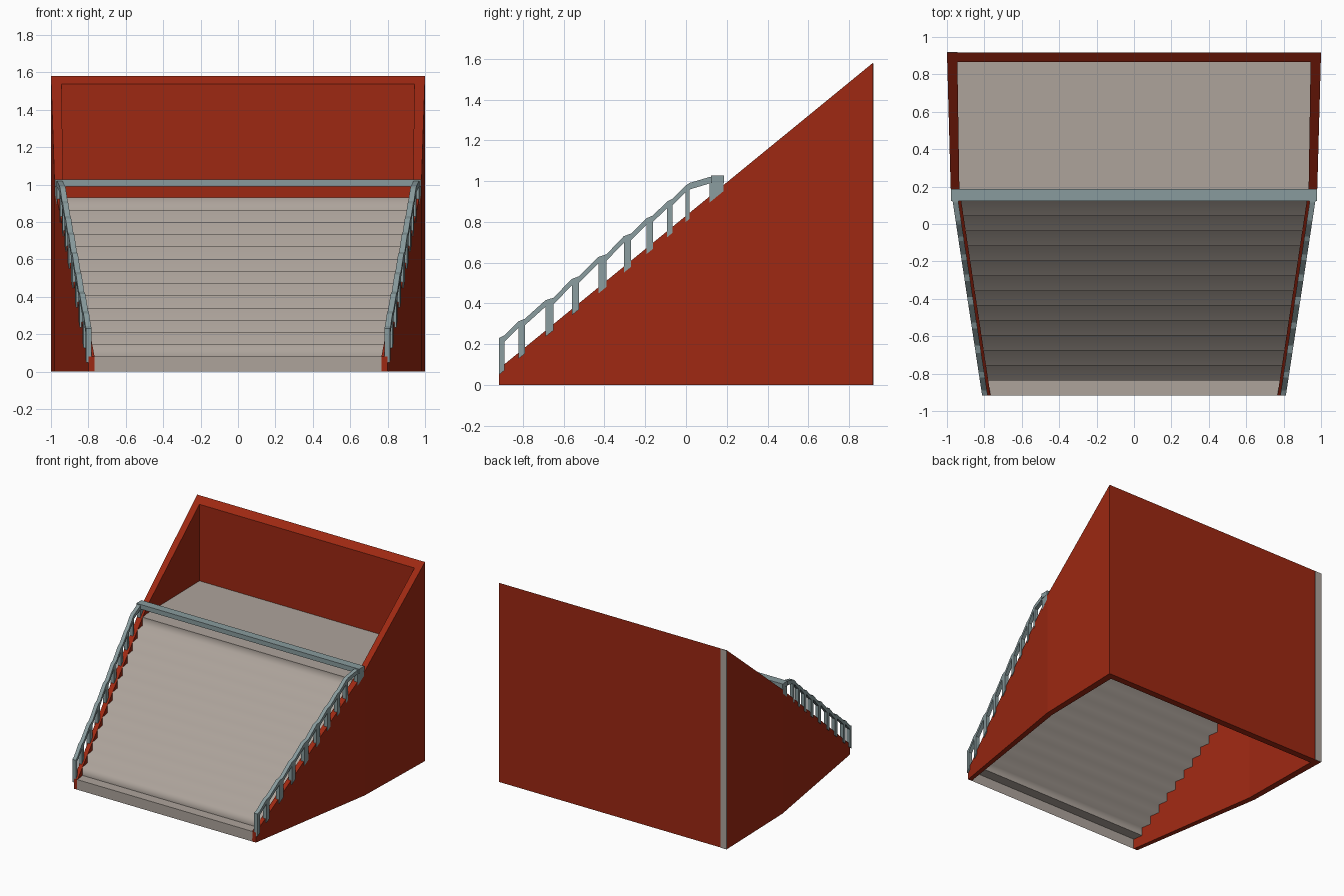
import bpy, bmesh

if "Cube" in bpy.data.objects:
    bpy.data.objects.remove(bpy.data.objects["Cube"])

def material(name, rgb):
    m = bpy.data.materials.new(name)
    m.diffuse_color = (*rgb, 1)
    m.use_nodes = True
    m.node_tree.nodes["Principled BSDF"].inputs["Base Color"].default_value = m.diffuse_color
    return m

RED = material("brick red", (0.34, 0.021, 0.006))
GREY = material("warm concrete grey", (0.42, 0.37, 0.33))
STEEL = material("blue grey steel", (0.25, 0.33, 0.34))

Y0, Y1, YK = -0.917, 0.917, 0.19      # front, back, kink in the side walls
STEPS, TOP_Y, TOP_Z = 13, 0.123, 0.93  # stair flight

def slope(y):
    return 0.08 + (y - Y0) * (1.58 - 0.08) / (Y1 - Y0)

def outer(y):
    """Half width of the stand at depth y."""
    if y < YK:
        return 0.80 + (y - Y0) / (YK - Y0) * 0.18
    return 0.98 + (y - YK) / (Y1 - YK) * 0.02

def inner(y):
    return outer(y) - (0.033 + 0.022 * (y - Y0) / (Y1 - Y0))

def finish(name, bm, mat, smooth=False):
    bmesh.ops.recalc_face_normals(bm, faces=bm.faces)
    me = bpy.data.meshes.new(name)
    bm.to_mesh(me)
    bm.free()
    me.materials.append(mat)
    for p in me.polygons:
        p.use_smooth = smooth
    ob = bpy.data.objects.new(name, me)
    bpy.context.collection.objects.link(ob)
    return ob

def loft(bm, rings):
    """Closed bar through a list of equal-sized rings."""
    vs = [[bm.verts.new(c) for c in r] for r in rings]
    n = len(vs[0])
    for a, b in zip(vs, vs[1:]):
        for i in range(n):
            bm.faces.new((a[i], a[(i + 1) % n], b[(i + 1) % n], b[i]))
    bm.faces.new(vs[0])
    bm.faces.new(vs[-1])

def sheet(name, profile, mat, smooth=False):
    """Open strip spanning the stand along a (y, z) profile."""
    bm = bmesh.new()
    rows = [[bm.verts.new((s * (inner(y) + 0.004), y, z)) for s in (-1, 1)]
            for y, z in profile]
    for a, b in zip(rows, rows[1:]):
        bm.faces.new((a[0], a[1], b[1], b[0]))
    ob = finish(name, bm, mat, smooth)
    if ob.data.polygons[0].normal.y - ob.data.polygons[0].normal.z > 0 and \
            ob.data.polygons[0].normal.y > -0.5:
        ob.data.flip_normals()
    return ob

def box(bm, x0, x1, y0, y1, z0, z1):
    loft(bm, [[(x, y0, z0), (x, y1, z0), (x, y1, z1), (x, y0, z1)] for x in (x0, x1)])

# sloping side walls
for s, side in ((-1, "left"), (1, "right")):
    bm = bmesh.new()
    loft(bm, [[(s * outer(y), y, 0), (s * inner(y), y, 0),
               (s * inner(y), y, slope(y)), (s * outer(y), y, slope(y))]
              for y in (Y0, YK, Y1)])
    finish(side + "_wall", bm, RED)

# back wall with a top that follows the slope
bm = bmesh.new()
yb = Y1 - 0.052
loft(bm, [[(x, yb, 0), (x, Y1, 0), (x, Y1, slope(Y1)), (x, yb, slope(yb))]
          for x in (-0.97, 0.97)])
finish("back_wall", bm, RED)

# grey corner strip on the back
bm = bmesh.new()
box(bm, -1.0, -0.945, Y1 - 0.001, Y1 + 0.003, 0, slope(Y1) - 0.002)
finish("back_corner_strip", bm, GREY)

# front riser, stair flight, upper deck
sheet("front_riser", [(Y0, 0), (Y0, 0.08)], GREY)
dy, dz = (TOP_Y - Y0) / STEPS, (TOP_Z - 0.08) / STEPS
sheet("first_tread", [(Y0, 0.08), (Y0 + dy, 0.08)], GREY)
stairs = []
for k in range(1, STEPS + 1):
    stairs += [(Y0 + k * dy, 0.08 + (k - 1) * dz), (Y0 + k * dy, 0.08 + k * dz)]
    if k < STEPS:
        continue
sheet("stair_flight", stairs, GREY, smooth=True)
sheet("upper_deck", [(TOP_Y, TOP_Z), (YK, TOP_Z), (yb + 0.005, TOP_Z)], GREY)

# handrails: (post start y, post width, rail top z)
POSTS = [(-0.917, 0.026, 0.230), (-0.822, 0.032, 0.312), (-0.69, 0.04, 0.415),
         (-0.56, 0.034, 0.520), (-0.43, 0.04, 0.628), (-0.305, 0.036, 0.730),
         (-0.193, 0.03, 0.818), (-0.092, 0.025, 0.900), (-0.002, 0.02, 0.978),
         (0.115, 0.068, 1.020)]
T = 0.03
def rail_x(y):
    return outer(y) + 0.012 * (YK - y) / (YK - Y0)

for s, side in ((-1, "left"), (1, "right")):
    bm = bmesh.new()
    path = []
    for y, w, z in POSTS:
        path += [(y, z), (y + w, z + (0.013 if y < 0 else 0.006))]
        # upright standing on the wall
        loft(bm, [[(s * rail_x(yy), yy, h(yy)), (s * (rail_x(yy) - T), yy, h(yy)),
                   (s * (rail_x(yy) - T), yy, z - 0.01), (s * rail_x(yy), yy, z - 0.01)]
                  for h in (lambda q: slope(q) - 0.03,) for yy in (y, y + w)])
    # top rail
    loft(bm, [[(s * rail_x(y), y, z), (s * (rail_x(y) - T), y, z),
               (s * (rail_x(y) - T), y, z - 0.032), (s * rail_x(y), y, z - 0.032)]
              for y, z in path])
    finish(side + "_handrail", bm, STEEL)

# crossbar in front of the upper deck
bm = bmesh.new()
box(bm, -0.978, 0.978, 0.122, 0.187, 0.99, 1.027)
finish("deck_crossbar", bm, STEEL)
